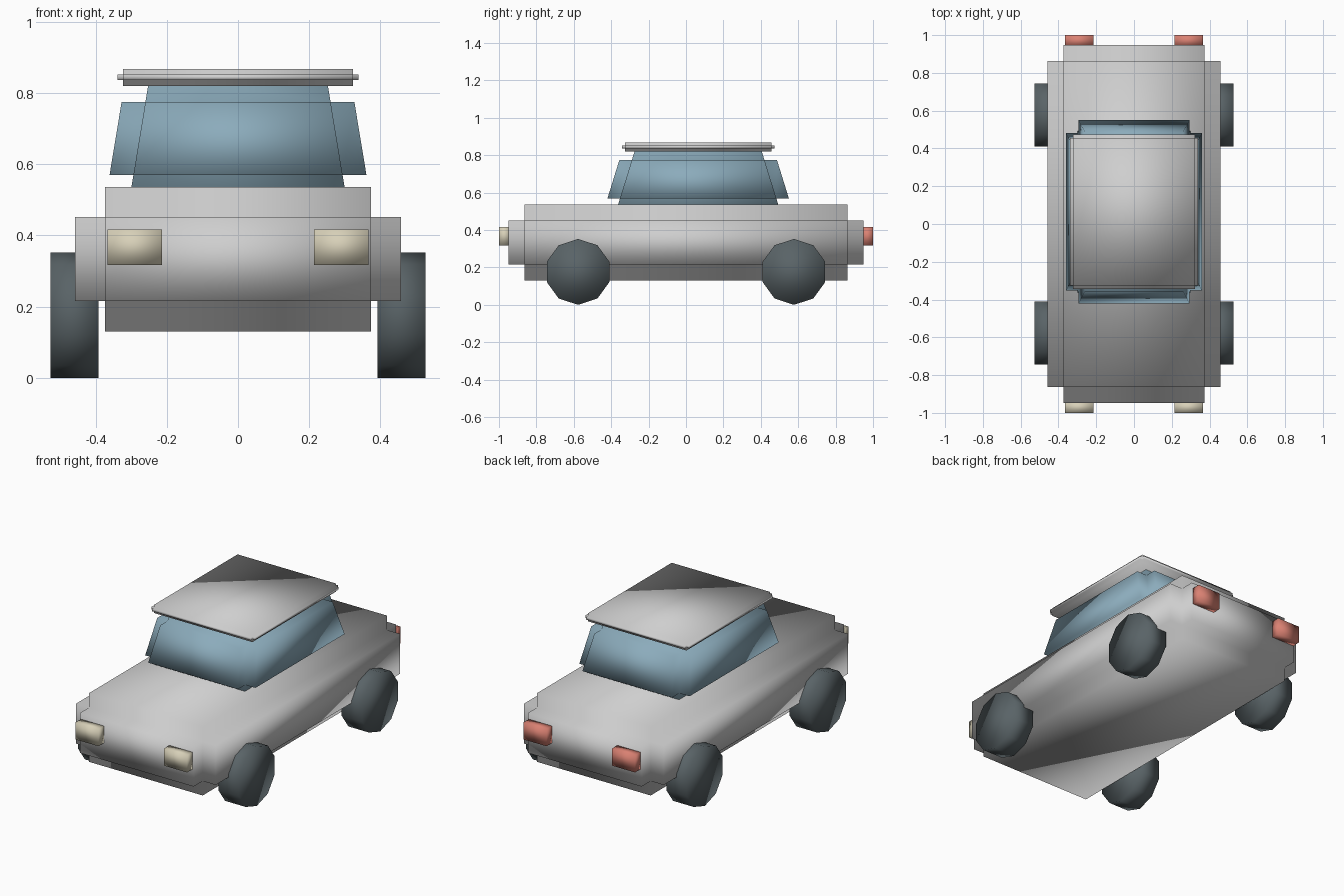
import bpy
import bmesh
from math import pi
from mathutils import Matrix, Vector

if "Cube" in bpy.data.objects:
    bpy.data.objects.remove(bpy.data.objects["Cube"], do_unlink=True)


def material(name, colour):
    mat = bpy.data.materials.new(name)
    mat.use_nodes = True
    mat.diffuse_color = (*colour, 1)
    mat.node_tree.nodes["Principled BSDF"].inputs["Base Color"].default_value = (*colour, 1)
    return mat


paint = material("light grey paint", (0.62, 0.62, 0.62))
glass = material("blue glass", (0.26, 0.41, 0.50))
rubber = material("dark rubber", (0.10, 0.125, 0.135))
cream = material("cream lamp", (0.68, 0.63, 0.48))
red = material("red lamp", (0.70, 0.22, 0.17))


def finish(name, bm, mat):
    """Turn the bmesh into a fully smooth-shaded object."""
    bmesh.ops.recalc_face_normals(bm, faces=bm.faces)
    for face in bm.faces:
        face.smooth = True
    mesh = bpy.data.meshes.new(name)
    bm.to_mesh(mesh)
    bm.free()
    mesh.materials.append(mat)
    obj = bpy.data.objects.new(name, mesh)
    bpy.context.collection.objects.link(obj)
    return obj


def box(centre, half):
    bm = bmesh.new()
    bmesh.ops.create_cube(bm, size=2)
    bmesh.ops.transform(bm, verts=bm.verts, matrix=Matrix.Translation(centre) @ Matrix.Diagonal((*half, 1)))
    return bm


def stepped_box(name, mat, centre, half, step, taper=(0, 0)):
    """Box with a square notch cut along every edge, optionally narrowing upwards."""
    bm = box(centre, [h - step for h in half])
    bm.normal_update()
    for face in list(bm.faces):
        offset = face.normal * step
        cap = bmesh.ops.extrude_discrete_faces(bm, faces=[face])["faces"][0]
        bmesh.ops.translate(bm, verts=cap.verts, vec=offset)
    bmesh.ops.remove_doubles(bm, verts=bm.verts, dist=0.0005)
    for v in bm.verts:
        rise = v.co.z - centre[2]
        for axis in (0, 1):
            side = 1 if v.co[axis] > centre[axis] else -1
            v.co[axis] -= side * taper[axis] * rise
    return finish(name, bm, mat)


# Bodywork, cabin windows and roof
stepped_box("body", paint, Vector((0, 0, 0.333)), (0.458, 0.948, 0.203), 0.085)
stepped_box("cabin_windows", glass, Vector((0, 0.065, 0.672)), (0.344, 0.453, 0.170), 0.067, (0.165, 0.31))
stepped_box("roof", paint, Vector((0, 0.065, 0.844)), (0.339, 0.408, 0.024), 0.0165)

# Wheels and lamps, mirrored left and right
for side, label in ((1, "left"), (-1, "right")):
    for end, place, lamp in ((-1, "front", cream), (1, "rear", red)):
        bm = bmesh.new()
        bmesh.ops.create_cone(bm, cap_ends=True, segments=10, radius1=0.176, radius2=0.176, depth=0.135)
        turn = Matrix.Rotation(pi / 2, 4, "Y") @ Matrix.Rotation(pi / 2, 4, "Z")
        bmesh.ops.transform(bm, verts=bm.verts, matrix=turn)
        low = min(v.co.z for v in bm.verts)
        bmesh.ops.translate(bm, verts=bm.verts, vec=(side * 0.4595, end * 0.577, -low))
        finish(f"{place}_{label}_wheel", bm, rubber)

        bm = box((side * 0.29, end * 0.97, 0.367), (0.076, 0.03, 0.05))
        finish(f"{place}_{label}_lamp", bm, lamp)
